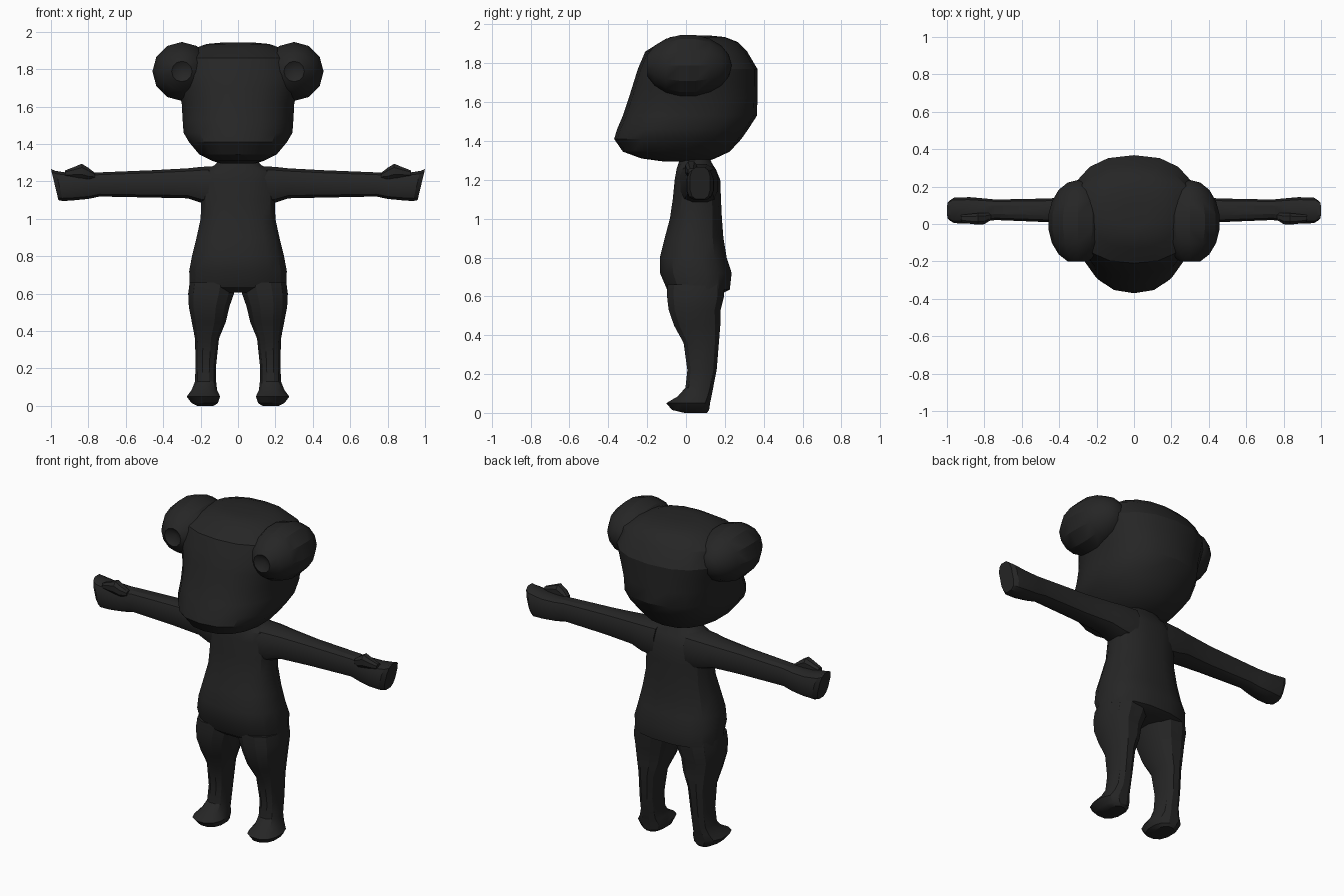
import bpy, bmesh, math
from mathutils import Matrix, Vector

fur = bpy.data.materials.new("charcoal")
fur.diffuse_color = (0.019, 0.019, 0.019, 1)


def finish(name, bm, mirror=False, angle=28):
    bmesh.ops.recalc_face_normals(bm, faces=bm.faces)
    me = bpy.data.meshes.new(name)
    bm.to_mesh(me)
    bm.free()
    me.materials.append(fur)
    ob = bpy.data.objects.new(name, me)
    bpy.context.collection.objects.link(ob)
    if mirror:
        ob.modifiers.new("mirror", 'MIRROR').use_clip = False
    bpy.ops.object.select_all(action='DESELECT')
    ob.select_set(True)
    bpy.context.view_layer.objects.active = ob
    bpy.ops.object.shade_smooth_by_angle(angle=math.radians(angle))
    return ob


def spow(v, e):
    return math.copysign(abs(v) ** e, v)


def loft(name, rings, n=12, p=2.3, axis='z', mirror=False):
    """rings: (position, a_min, a_max, b_min, b_max, shear along b)"""
    bm = bmesh.new()
    loops = []
    for t, a0, a1, b0, b1, *sh in rings:
        loop = []
        for i in range(n):
            w = 2 * math.pi * (i + 0.5) / n
            da = (a1 - a0) / 2 * spow(math.cos(w), 2 / p)
            db = (b1 - b0) / 2 * spow(math.sin(w), 2 / p)
            a, b = (a0 + a1) / 2 + da, (b0 + b1) / 2 + db
            s = t + (sh[0] if sh else 0) * db
            loop.append(bm.verts.new((a, b, s) if axis == 'z' else (s, a, b)))
        loops.append(loop)
    for l0, l1 in zip(loops, loops[1:]):
        for i in range(n):
            j = (i + 1) % n
            bm.faces.new((l0[i], l0[j], l1[j], l1[i]))
    bm.faces.new(loops[0])
    bm.faces.new(loops[-1])
    return finish(name, bm, mirror)


# head with forward muzzle: height, half width, front y, back y
head = [(1.295, .09, -.12, .11), (1.31, .14, -.23, .15), (1.345, .21, -.325, .225),
        (1.41, .265, -.37, .285), (1.46, .295, -.355, .32), (1.53, .30, -.325, .365),
        (1.62, .305, -.295, .368), (1.70, .33, -.27, .368), (1.77, .345, -.248, .368),
        (1.86, .32, -.21, .315), (1.91, .24, -.13, .265), (1.935, .17, -.08, .2),
        (1.943, .08, -.02, .12)]
loft("head", [(z, -w, w, f, b) for z, w, f, b in head], n=18, p=2.35)

# torso with belly, seat, and sloping shoulders
torso = [(.605, .20, -.06, .17), (.635, .262, -.10, .228), (.72, .265, -.137, .238),
         (.80, .25, -.137, .212), (.90, .225, -.112, .195), (1.0, .203, -.085, .187),
         (1.10, .20, -.07, .182), (1.20, .205, -.06, .178), (1.255, .19, -.05, .155),
         (1.285, .13, -.04, .135), (1.32, .09, -.03, .12)]
loft("torso", [(z, -w, w, f, b) for z, w, f, b in torso], n=16, p=2.5)

# legs and feet
loft("legs", [
    (.0, .13, .22, -.01, .11), (.015, .105, .25, -.075, .122),
    (.05, .093, .277, -.105, .127), (.085, .11, .25, -.045, .134),
    (.13, .115, .232, -.005, .142), (.22, .115, .228, .005, .16),
    (.36, .10, .232, -.015, .172), (.45, .062, .25, -.065, .18),
    (.53, .043, .266, -.093, .182), (.60, .018, .27, -.102, .20),
    (.66, .005, .262, -.10, .20)], n=12, p=2.4, mirror=True)

# arms and hands with slanted fingertips
loft("arms", [
    (.10, -.04, .17, 1.07, 1.285), (.20, -.025, .165, 1.085, 1.28),
    (.27, -.01, .155, 1.108, 1.272), (.45, .008, .138, 1.112, 1.262),
    (.74, .02, .132, 1.118, 1.25), (.80, .012, .138, 1.105, 1.245),
    (.88, .0, .145, 1.098, 1.245, .1), (.955, .003, .142, 1.093, 1.258, .24),
    (.98, .02, .125, 1.098, 1.268, .24)], n=12, p=3, axis='x', mirror=True)

# thumbs along the upper front of the hands
loft("thumbs", [
    (.765, .02, .06, 1.215, 1.247), (.80, -.003, .06, 1.21, 1.275),
    (.835, -.006, .06, 1.215, 1.297), (.88, .0, .055, 1.22, 1.278),
    (.925, .01, .05, 1.225, 1.26)], n=8, p=2.4, axis='x', mirror=True)

# round ears, flattened and dished at the front
bm = bmesh.new()
bmesh.ops.create_uvsphere(bm, u_segments=12, v_segments=9, radius=1,
                          matrix=Matrix.Rotation(math.pi / 2, 4, 'X'))
for v in bm.verts:
    dish = v.co.y < -.99
    v.co = Vector((.30 + .16 * v.co.x, .01 + .225 * v.co.y, 1.788 + .16 * v.co.z))
    v.co.y = -.165 if dish else max(v.co.y, -.2)
finish("ears", bm, mirror=True)
